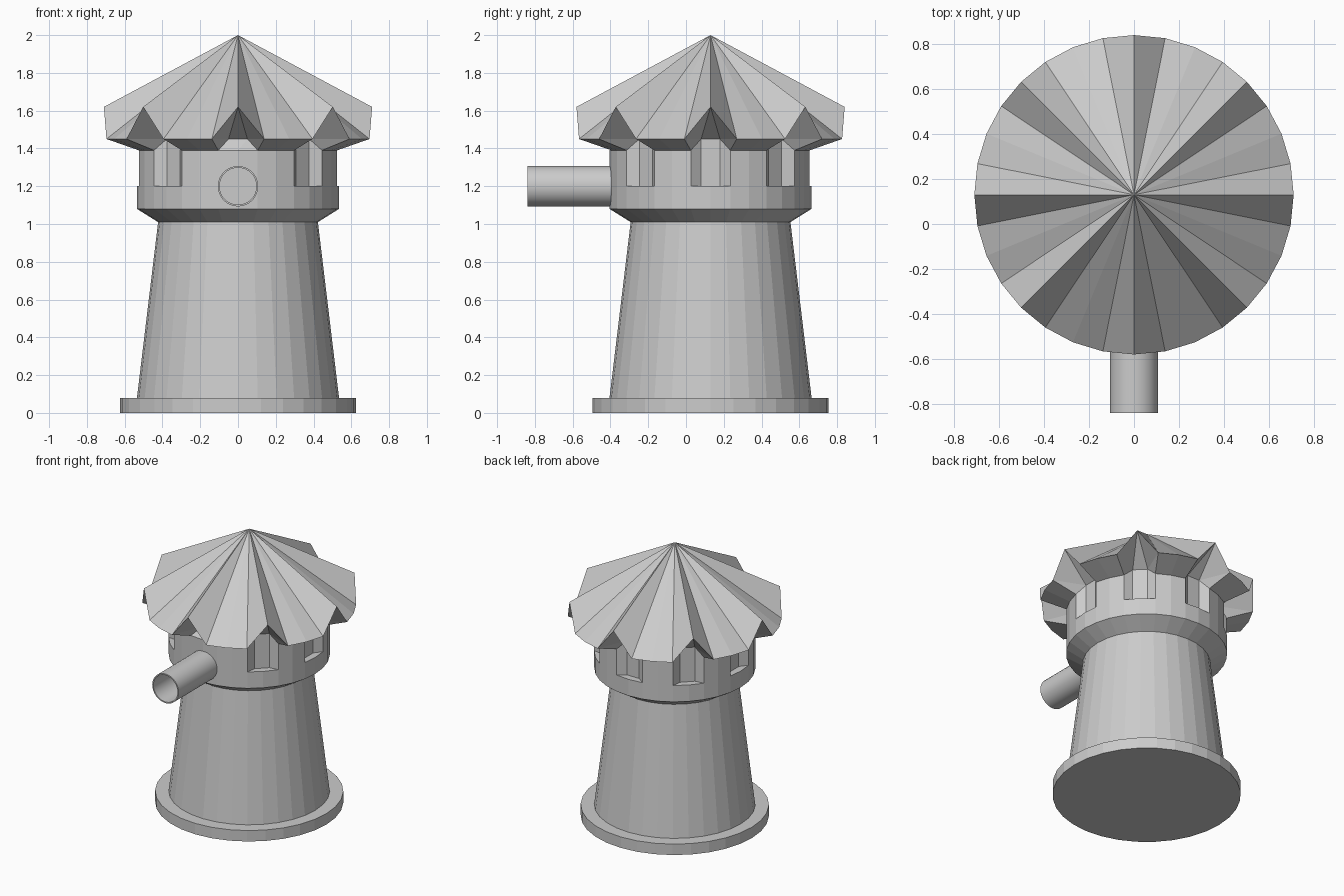
import bpy, bmesh, math
from mathutils import Vector

if "Cube" in bpy.data.objects:
    bpy.data.objects.remove(bpy.data.objects["Cube"])

CY = 0.13          # tower axis
N = 32             # sides of every round tower part

grey = bpy.data.materials.new("stone grey")
grey.diffuse_color = (0.6, 0.6, 0.6, 1)
grey.use_nodes = True
grey.node_tree.nodes["Principled BSDF"].inputs["Base Color"].default_value = grey.diffuse_color


def finish(name, bm, smooth=False):
    bmesh.ops.remove_doubles(bm, verts=bm.verts, dist=1e-5)
    bmesh.ops.recalc_face_normals(bm, faces=bm.faces)
    me = bpy.data.meshes.new(name)
    bm.to_mesh(me)
    bm.free()
    me.materials.append(grey)
    ob = bpy.data.objects.new(name, me)
    bpy.context.collection.objects.link(ob)
    if smooth:
        bpy.context.view_layer.objects.active = ob
        ob.select_set(True)
        bpy.ops.object.shade_smooth_by_angle(angle=math.radians(30))
        ob.select_set(False)
    return ob


def ring_pt(r, z, j):
    a = 2 * math.pi * j / N
    return Vector((r * math.cos(a), CY + r * math.sin(a), z))


def lathe(name, profile):
    """Revolve (radius, z) points around the tower axis; radius 0 closes an end."""
    bm = bmesh.new()
    for j in range(N):
        for (r0, z0), (r1, z1) in zip(profile, profile[1:]):
            pts = [ring_pt(r0, z0, j)]
            if r0:
                pts.append(ring_pt(r0, z0, j + 1))
            pts.append(ring_pt(r1, z1, j + 1))
            if r1:
                pts.append(ring_pt(r1, z1, j))
            bm.faces.new([bm.verts.new(p) for p in pts])
    return finish(name, bm)


# base plate and tapered shaft
lathe("base_plate", [(0, 0), (0.625, 0), (0.625, 0.08), (0, 0.08)])
lathe("tower_shaft", [(0.535, 0.08), (0.423, 1.01)])

# head: flare, wall with window recesses, and notched cone roof
bm = bmesh.new()


def face(*pts):
    bm.faces.new([bm.verts.new(p) for p in pts])


R_WALL, R_ROOF = 0.535, 0.71
apex = Vector((0, CY, 2.0))


def rim(j):
    return ring_pt(R_ROOF, 1.62 if j % 4 == 0 else 1.45, j)


def top(j):
    return ring_pt(R_WALL, 1.39, j)


def sill(j):
    return ring_pt(R_WALL, 1.2, j)


for j in range(N):
    # roof slope, flare and lower wall all the way round
    face(apex, rim(j), rim(j + 1))
    face(Vector((0, CY, 1.01)), ring_pt(0.423, 1.01, j), ring_pt(0.423, 1.01, j + 1))
    face(ring_pt(0.423, 1.01, j), ring_pt(0.423, 1.01, j + 1),
         ring_pt(R_WALL, 1.08, j + 1), ring_pt(R_WALL, 1.08, j))
    face(ring_pt(R_WALL, 1.08, j), ring_pt(R_WALL, 1.08, j + 1), sill(j + 1), sill(j))
    # eave underside and pillars between the notches
    if j % 4 in (1, 2):
        face(rim(j), rim(j + 1), top(j + 1), top(j))
        face(sill(j), sill(j + 1), top(j + 1), top(j))

for k in range(8):
    c = 4 * k
    ang = 2 * math.pi * c / N
    radial = Vector((math.cos(ang), math.sin(ang), 0))
    side = Vector((-math.sin(ang), math.cos(ang), 0))

    def inner(s, z):
        return Vector((0, CY, z)) + radial * 0.483 + side * 0.05 * s

    # roof notch
    face(rim(c), inner(-1, 1.45), inner(1, 1.45))
    for s in (-1, 1):
        face(rim(c), rim(c + s), inner(s, 1.45))
        face(rim(c + s), top(c + s), inner(s, 1.45))
    if k == 6:
        # the front carries the barrel, so its wall is solid
        face(top(c - 1), top(c), inner(1, 1.45), inner(-1, 1.45))
        face(top(c), top(c + 1), inner(1, 1.45))
        for j in (c - 1, c):
            face(sill(j), sill(j + 1), top(j + 1), top(j))
    else:
        # window recess: back, two splayed sides, floor
        face(inner(-1, 1.2), inner(1, 1.2), inner(1, 1.45), inner(-1, 1.45))
        for s in (-1, 1):
            face(sill(c + s), top(c + s), inner(s, 1.45), inner(s, 1.2))
        face(sill(c - 1), sill(c), sill(c + 1), inner(1, 1.2), inner(-1, 1.2))
finish("tower_head_and_roof", bm)

# hollow barrel pointing to the front
bm = bmesh.new()
profile = [(0.107, -0.38), (0.107, -0.84), (0.098, -0.84), (0.098, -0.41), (0, -0.41)]


def tube_pt(r, y, j):
    a = 2 * math.pi * j / N
    return Vector((r * math.cos(a), y, 1.2 + r * math.sin(a)))


for j in range(N):
    for (r0, y0), (r1, y1) in zip(profile, profile[1:]):
        pts = [tube_pt(r0, y0, j), tube_pt(r0, y0, j + 1), tube_pt(r1, y1, j + 1)]
        if r1:
            pts.append(tube_pt(r1, y1, j))
        face(*pts)
finish("barrel", bm, smooth=True)
